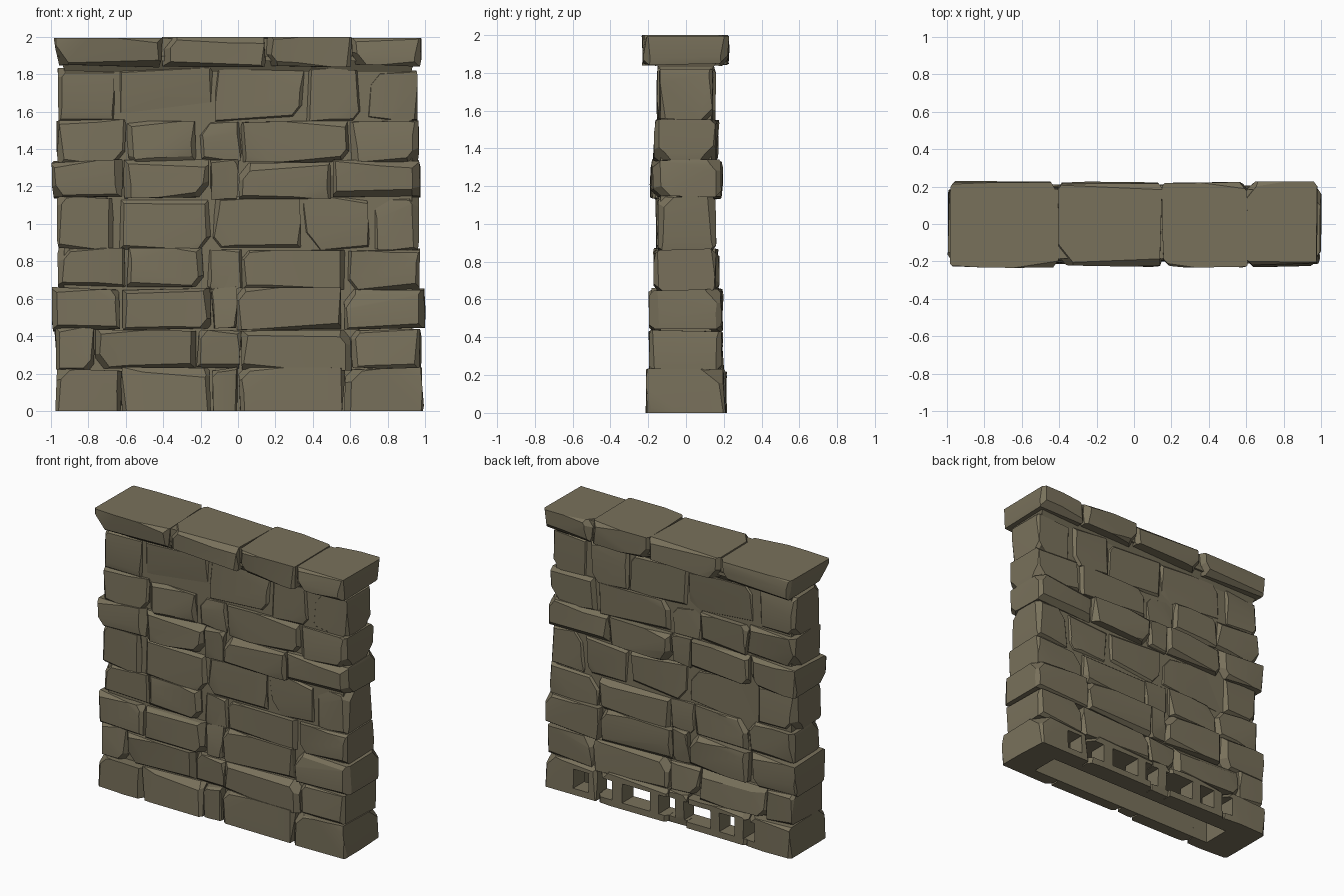
import bpy, bmesh, random
from mathutils import Vector

random.seed(11)
default_cube = bpy.data.objects.get("Cube")
if default_cube:
    bpy.data.objects.remove(default_cube, do_unlink=True)

STONE = (0.19, 0.165, 0.105, 1.0)
material = bpy.data.materials.new("warm grey stone")
material.use_nodes = True
material.diffuse_color = STONE
shader = material.node_tree.nodes["Principled BSDF"]
shader.inputs["Base Color"].default_value = STONE
shader.inputs["Roughness"].default_value = 0.9


def add_box(bm, low, high):
    low, high = Vector(low), Vector(high)
    verts = bmesh.ops.create_cube(bm, size=1)["verts"]
    for v in verts:
        v.co = (low + high) / 2 + v.co * (high - low)
    return verts


def finish(bm, name):
    bmesh.ops.recalc_face_normals(bm, faces=bm.faces)
    mesh = bpy.data.meshes.new(name)
    bm.to_mesh(mesh)
    bm.free()
    mesh.materials.append(material)
    obj = bpy.data.objects.new(name, mesh)
    bpy.context.collection.objects.link(obj)
    return obj


def chip(bm, normal, depth):
    """Slice a flake off the side that the normal points to."""
    normal = Vector(normal).normalized()
    far = max(bm.verts, key=lambda v: v.co.dot(normal)).co
    bmesh.ops.bisect_plane(bm, geom=bm.verts[:] + bm.edges[:] + bm.faces[:],
                           plane_co=far - normal * depth, plane_no=normal,
                           clear_outer=True)
    bmesh.ops.holes_fill(bm, edges=[e for e in bm.edges if e.is_boundary])


def stone(name, x, z, depth, flat_bottom=False, flat_top=False):
    """A full-depth block with skewed corners and chipped edges."""
    bm = bmesh.new()
    for v in add_box(bm, (x[0], -depth, z[0]), (x[1], depth, z[1])):
        v.co.x += random.uniform(-0.012, 0.012)
        v.co.y += random.uniform(-0.012, 0.012)
        if not (flat_top and v.co.z > z[0] + 0.01 or flat_bottom and v.co.z < 0.01):
            v.co.z += random.uniform(-0.012, 0.012)
    wide = min(1, (x[1] - x[0]) / 0.3)
    for side in (-1, 1):
        # Worn rims along the top, bottom and both ends of each face
        for sx, sz in ((0, 1), (0, -1), (1, 0), (-1, 0)):
            if sz < 0 and flat_bottom:
                continue
            n = (sx + random.uniform(-0.15, 0.15), side * random.uniform(0.6, 1.2),
                 sz + random.uniform(-0.12, 0.12))
            chip(bm, n, random.uniform(0.014, 0.032) * wide)
        # Broad facets and one broken corner
        chip(bm, (random.uniform(-0.1, 0.1), side, random.uniform(-0.2, 0.2)),
             random.uniform(0.006, 0.014))
        chip(bm, (random.choice((-1, 1)), side * 0.8,
                  1 if flat_bottom else random.choice((-1, 1)) * 0.8),
             random.uniform(0.02, 0.045) * wide)
    for end in (-1, 1):
        chip(bm, (end, 0, random.uniform(-0.3, 0.3)), 0.008 * wide)
    return finish(bm, name)


# Courses from the ground up: height range, half depth, joints along the wall
courses = [
    ((0, 0.225), 0.215, (-0.98, -0.62, -0.14, 0, 0.57, 0.99)),
    ((0.225, 0.435), 0.195, (-0.98, -0.77, -0.22, 0.02, 0.61, 0.98)),
    ((0.435, 0.655), 0.195, (-1, -0.62, -0.14, -0.01, 0.56, 1)),
    ((0.655, 0.865), 0.17, (-0.97, -0.6, -0.18, 0.02, 0.58, 0.98)),
    ((0.865, 1.14), 0.158, (-0.98, -0.66, -0.13, 0.34, 0.7, 0.97)),
    ((1.14, 1.335), 0.19, (-1, -0.62, -0.15, 0, 0.5, 0.98)),
    ((1.335, 1.55), 0.168, (-0.97, -0.6, -0.22, 0.02, 0.6, 0.97)),
    ((1.55, 1.83), 0.153, (-0.97, -0.66, -0.12, 0.35, 0.67, 0.96)),
]
parts, base = [], []
for row, (z, depth, joints) in enumerate(courses):
    for i, x in enumerate(zip(joints, joints[1:])):
        inner = 0 < i < len(joints) - 2
        small = x[1] - x[0] < 0.25 and inner
        d = depth - (0.02 if small else random.uniform(0, 0.012))
        obj = stone(f"course_{row + 1}_stone_{i + 1}", (x[0] + 0.004, x[1] - 0.004),
                    z, d, flat_bottom=row == 0)
        parts.append(obj)
        if row == 0:
            base.append(obj)

# Mortar core behind the joints
bm = bmesh.new()
add_box(bm, (-0.93, -0.135, 0), (0.93, 0.135, 1.84))
core = finish(bm, "mortar_core")
parts.append(core)
base.append(core)

# Tapered neck beneath the coping
bm = bmesh.new()
for v in add_box(bm, (-0.96, -0.19, 1.81), (0.96, 0.19, 1.9)):
    if v.co.z < 1.85:
        v.co.x *= 0.96
        v.co.y *= 0.7
parts.append(finish(bm, "coping_neck"))

# Overhanging coping stones and their solid middle
joints = (-0.975, -0.41, 0.15, 0.61, 0.98)
for i, x in enumerate(zip(joints, joints[1:])):
    parts.append(stone(f"coping_stone_{i + 1}", (x[0], x[1] - 0.003),
                       (1.845, 2.0 if 0 < i < 3 else 1.993), 0.225, flat_top=True))
bm = bmesh.new()
add_box(bm, (-0.9, -0.185, 1.87), (0.92, 0.185, 1.99))
parts.append(finish(bm, "coping_middle"))

# Hollow under the base, with a row of openings through the back
bm = bmesh.new()
add_box(bm, (-0.74, -0.12, -0.1), (0.77, 0.08, 0.185))
hollow = finish(bm, "hollow_cutter")
bm = bmesh.new()
for left, right in ((-0.69, -0.6), (-0.53, -0.41), (-0.34, -0.12), (-0.05, 0.07),
                    (0.14, 0.36), (0.44, 0.57), (0.63, 0.75)):
    add_box(bm, (left, 0.04, 0.045), (right, 0.4, 0.18))
openings = finish(bm, "openings_cutter")
for obj in base:
    bpy.context.view_layer.objects.active = obj
    for cutter in (hollow, openings):
        cut = obj.modifiers.new(cutter.name, "BOOLEAN")
        cut.operation, cut.solver, cut.object = "DIFFERENCE", "EXACT", cutter
        bpy.ops.object.modifier_apply(modifier=cut.name)
for cutter in (hollow, openings):
    bpy.data.objects.remove(cutter, do_unlink=True)

# Soft facets with crisp broken edges
bpy.ops.object.select_all(action="DESELECT")
for obj in parts:
    obj.select_set(True)
bpy.context.view_layer.objects.active = parts[0]
bpy.ops.object.shade_smooth_by_angle(angle=0.45)
